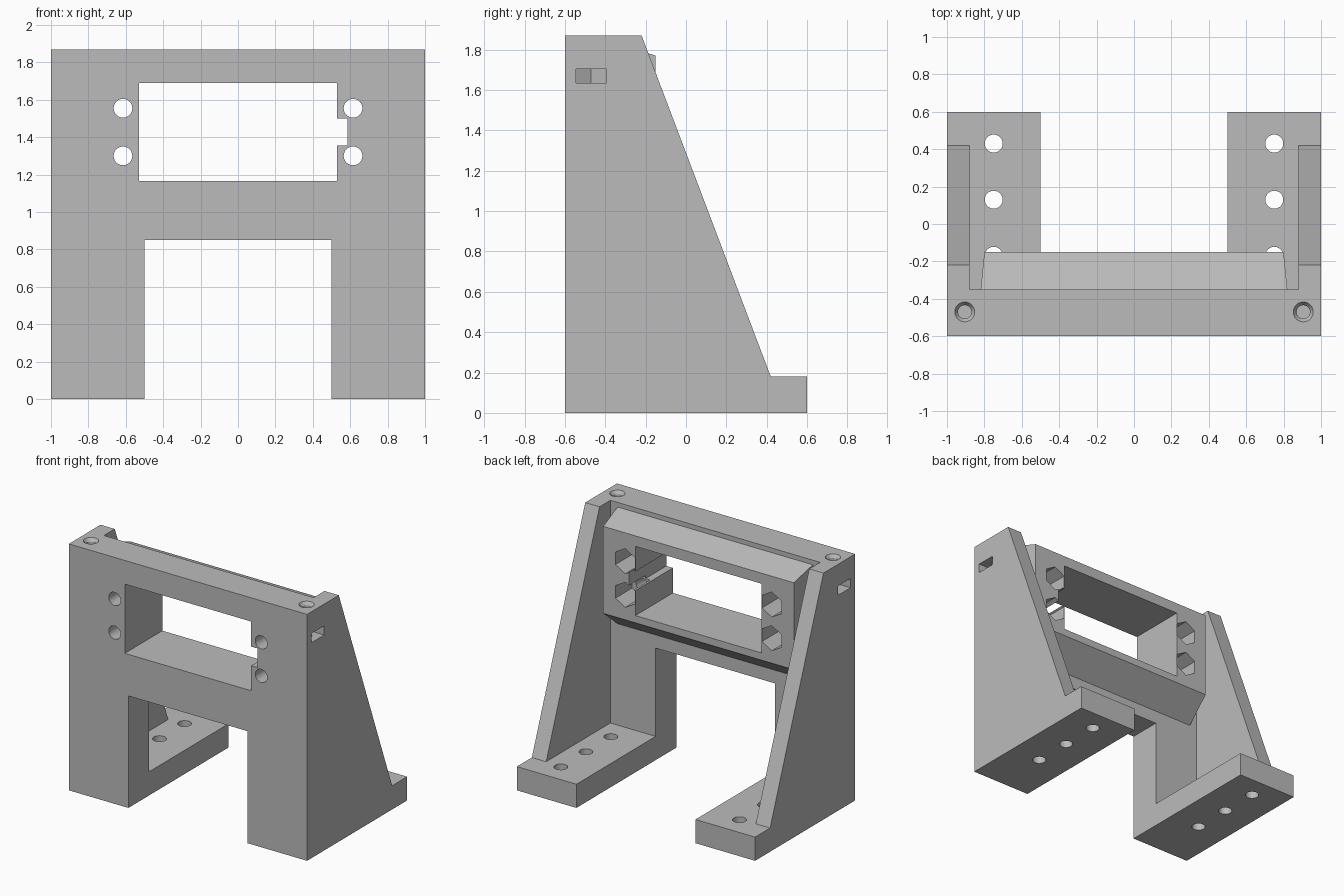
import bpy
import bmesh
from math import sin, cos, pi
from mathutils import Vector

cube = bpy.data.objects.get("Cube")
if cube:
    bpy.data.objects.remove(cube, do_unlink=True)

grey = bpy.data.materials.new("plain grey")
grey.use_nodes = True
grey.diffuse_color = (0.5, 0.5, 0.5, 1)
grey.node_tree.nodes["Principled BSDF"].inputs["Base Color"].default_value = (0.5, 0.5, 0.5, 1)


def place(axis, u, v, w):
    """Profile point (u, v) at distance w along the given axis."""
    return Vector({"x": (w, u, v), "y": (u, w, v), "z": (u, v, w)}[axis])


def loft(name, axis, start, end, w0, w1):
    """Solid between two matching profiles."""
    bm = bmesh.new()
    a = [bm.verts.new(place(axis, u, v, w0)) for u, v in start]
    b = [bm.verts.new(place(axis, u, v, w1)) for u, v in end]
    bm.faces.new(a)
    bm.faces.new(b[::-1])
    for i in range(len(a)):
        j = (i + 1) % len(a)
        bm.faces.new((a[j], a[i], b[i], b[j]))
    bmesh.ops.recalc_face_normals(bm, faces=bm.faces)
    mesh = bpy.data.meshes.new(name)
    bm.to_mesh(mesh)
    bm.free()
    mesh.materials.append(grey)
    obj = bpy.data.objects.new(name, mesh)
    bpy.context.collection.objects.link(obj)
    return obj


def prism(name, axis, profile, w0, w1):
    return loft(name, axis, profile, profile, w0, w1)


def rect(u0, u1, v0, v1):
    return [(u0, v0), (u1, v0), (u1, v1), (u0, v1)]


def ring(u, v, r, sides=32, turn=0.0):
    return [(u + r * cos(turn + 2 * pi * i / sides), v + r * sin(turn + 2 * pi * i / sides))
            for i in range(sides)]


def combine(target, other, operation):
    mod = target.modifiers.new(operation.lower(), "BOOLEAN")
    mod.operation = operation
    mod.solver = "EXACT"
    mod.object = other
    with bpy.context.temp_override(object=target, active_object=target, selected_objects=[target]):
        bpy.ops.object.modifier_apply(modifier=mod.name)
    bpy.data.objects.remove(other, do_unlink=True)


FRONT, WALL_BACK, BOSS_BACK, TOP = -0.6, -0.35, -0.15, 1.87

# Front wall with the gap between the legs
wall = [(-1, 0), (-0.5, 0), (-0.5, 0.85), (0.5, 0.85), (0.5, 0), (1, 0), (1, TOP), (-1, TOP)]
bracket = prism("mounting_bracket", "y", wall, FRONT, WALL_BACK)

# Feet and sloping side ribs
rib = [(FRONT, 0), (0.6, 0), (0.6, 0.18), (0.42, 0.18), (-0.22, TOP), (FRONT, TOP)]
for s in (-1, 1):
    combine(bracket, prism("foot", "x", rect(FRONT, 0.6, 0, 0.18), s * 0.5, s), "UNION")
    combine(bracket, prism("side_rib", "x", rib, s * 0.88, s), "UNION")

# Tapered boss behind the window
boss = loft("window_boss", "y", rect(-0.82, 0.82, 0.95, 1.835),
            rect(-0.8, 0.8, 1.11, 1.77), WALL_BACK, BOSS_BACK)
combine(bracket, boss, "UNION")

# Window with its side notch
window = [(-0.53, 1.165), (0.53, 1.165), (0.53, 1.355), (0.585, 1.355),
          (0.585, 1.5), (0.53, 1.5), (0.53, 1.69), (-0.53, 1.69)]
cutters = [prism("window_cut", "y", window, -0.8, 0.1)]

for s in (-1, 1):
    # Bolt holes with hexagonal nut pockets at the back
    for z in (1.3, 1.555):
        cutters.append(prism("bolt_hole", "y", ring(s * 0.615, z, 0.05), -0.8, 0.1))
        cutters.append(prism("nut_pocket", "y", ring(s * 0.615, z, 0.095, 6, pi / 2),
                             WALL_BACK, 0.1))
    # Foot holes
    for y in (-0.17, 0.13, 0.43):
        cutters.append(prism("foot_hole", "z", ring(s * 0.75, y, 0.048), -0.1, 0.3))
    # Top screw hole with a chamfered mouth
    x, y = s * 0.905, -0.47
    cutters.append(prism("screw_hole", "z", ring(x, y, 0.036), 1.5, 2))
    cutters.append(loft("screw_mouth", "z", ring(x, y, 0.036), ring(x, y, 0.054), 1.845, TOP + 0.001))
    # Nut slot opening on the outer side, pointed at its inner end
    slot = [(s * 1.1, y - 0.075), (s * 1.1, y + 0.075), (s * 0.862, y + 0.075),
            (s * 0.818, y), (s * 0.862, y - 0.075)]
    cutters.append(prism("nut_slot", "z", slot, 1.635, 1.705))

for cutter in cutters:
    combine(bracket, cutter, "DIFFERENCE")

# Smooth the round holes, keep the edges crisp
bpy.ops.object.select_all(action="DESELECT")
bracket.select_set(True)
bpy.context.view_layer.objects.active = bracket
bpy.ops.object.shade_smooth_by_angle(angle=0.5)
